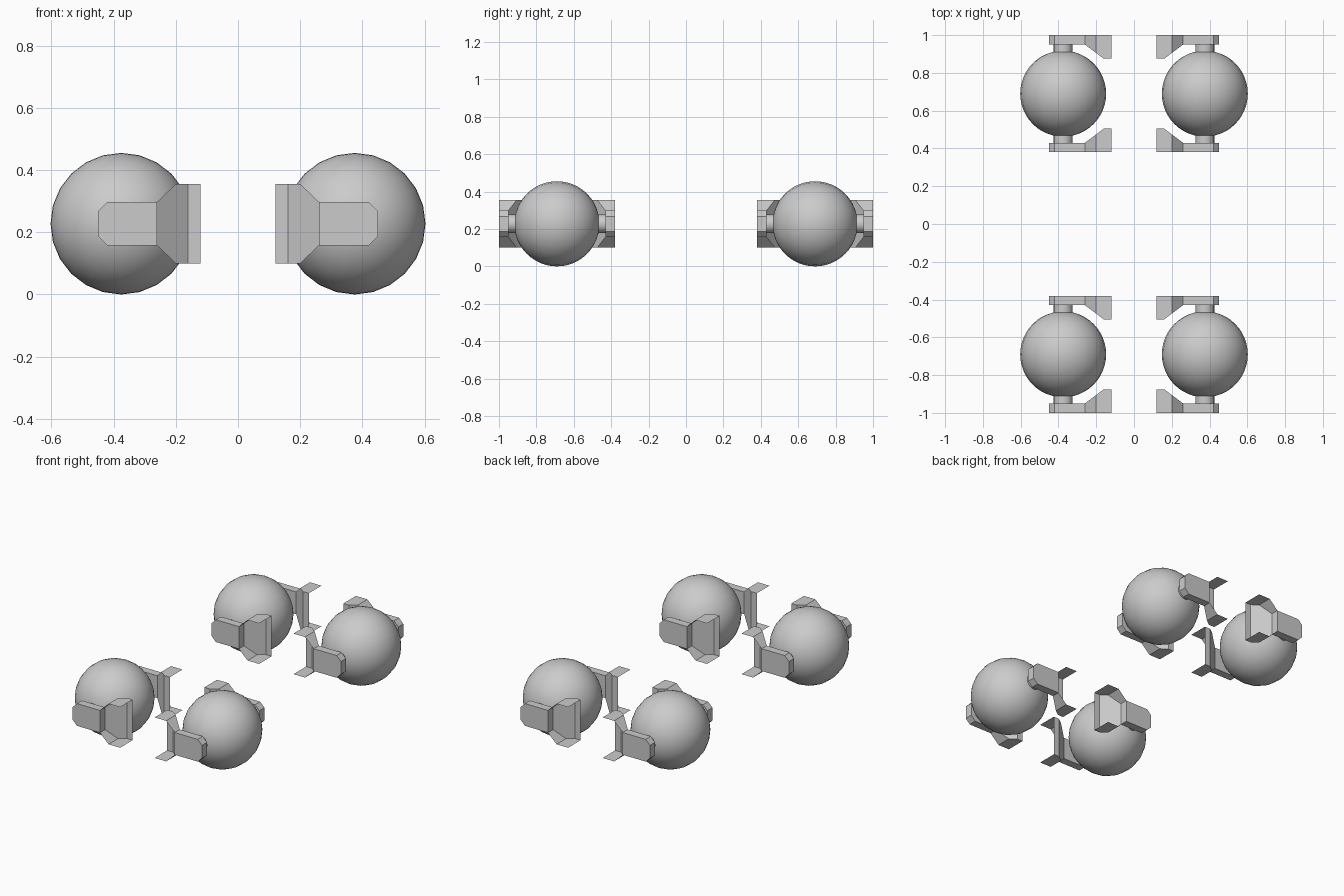
import bpy, bmesh, math
from mathutils import Matrix

if "Cube" in bpy.data.objects:
    bpy.data.objects.remove(bpy.data.objects["Cube"])

CX, CY, CZ, R = 0.375, 0.69, 0.2275, 0.2275


def finish(name, bm, loc, smooth=False):
    me = bpy.data.meshes.new(name)
    bm.to_mesh(me)
    bm.free()
    ob = bpy.data.objects.new(name, me)
    bpy.context.collection.objects.link(ob)
    ob.location = loc
    for p in me.polygons:
        # keep the axle caps flat
        p.use_smooth = smooth and len(p.vertices) <= 4
    return ob


def ball(name, loc):
    bm = bmesh.new()
    bmesh.ops.create_uvsphere(bm, u_segments=24, v_segments=24, radius=R,
                              matrix=Matrix.Rotation(math.pi / 2, 4, 'X'))
    finish(name, bm, loc, True)


def axle(name, loc):
    bm = bmesh.new()
    bmesh.ops.create_cone(bm, cap_ends=True, segments=20, radius1=0.05,
                          radius2=0.05, depth=0.52,
                          matrix=Matrix.Rotation(math.pi / 2, 4, 'X'))
    finish(name, bm, loc, True)


def bracket(name, loc, sx, sy):
    """Arm plus open flared shell; sx = side of the model, sy = side of the ball."""
    bm = bmesh.new()

    def v(x, y, z):
        return bm.verts.new((sx * (x - CX), sy * y, z))

    # closed arm plate with clipped end corners
    prof = [(0.26, -0.07), (0.42, -0.07), (0.45, -0.04),
            (0.45, 0.04), (0.42, 0.07), (0.26, 0.07)]
    outer = [v(x, 0.31, z) for x, z in prof]
    inner = [v(x, 0.26, z) for x, z in prof]
    bm.faces.new(outer)
    bm.faces.new(inner[::-1])
    for i in range(6):
        j = (i + 1) % 6
        bm.faces.new((outer[j], outer[i], inner[i], inner[j]))

    # flared shell: stations of x, wall depth, half height (open outside)
    stations = [(0.26, 0.26, 0.07), (0.20, 0.215, 0.1275),
                (0.16, 0.185, 0.1275), (0.12, 0.185, 0.1275)]
    rows = [(v(x, 0.31, h), v(x, y, h), v(x, y, -h), v(x, 0.31, -h))
            for x, y, h in stations]
    for a, b in zip(rows, rows[1:]):
        for k in range(3):
            bm.faces.new((a[k], b[k], b[k + 1], a[k + 1]))
    bmesh.ops.remove_doubles(bm, verts=bm.verts, dist=0.0005)
    bmesh.ops.recalc_face_normals(bm, faces=bm.faces)
    finish(name, bm, loc)


# four wheels, each held between two brackets
for sx, side in ((-1, "left"), (1, "right")):
    for wy, end in ((-1, "front"), (1, "rear")):
        loc = (sx * CX, wy * CY, CZ)
        tag = f"{end}_{side}"
        ball(f"ball_wheel_{tag}", loc)
        axle(f"axle_{tag}", loc)
        for sy, pos in ((-1, "a"), (1, "b")):
            bracket(f"bracket_{tag}_{pos}", loc, sx, sy)
